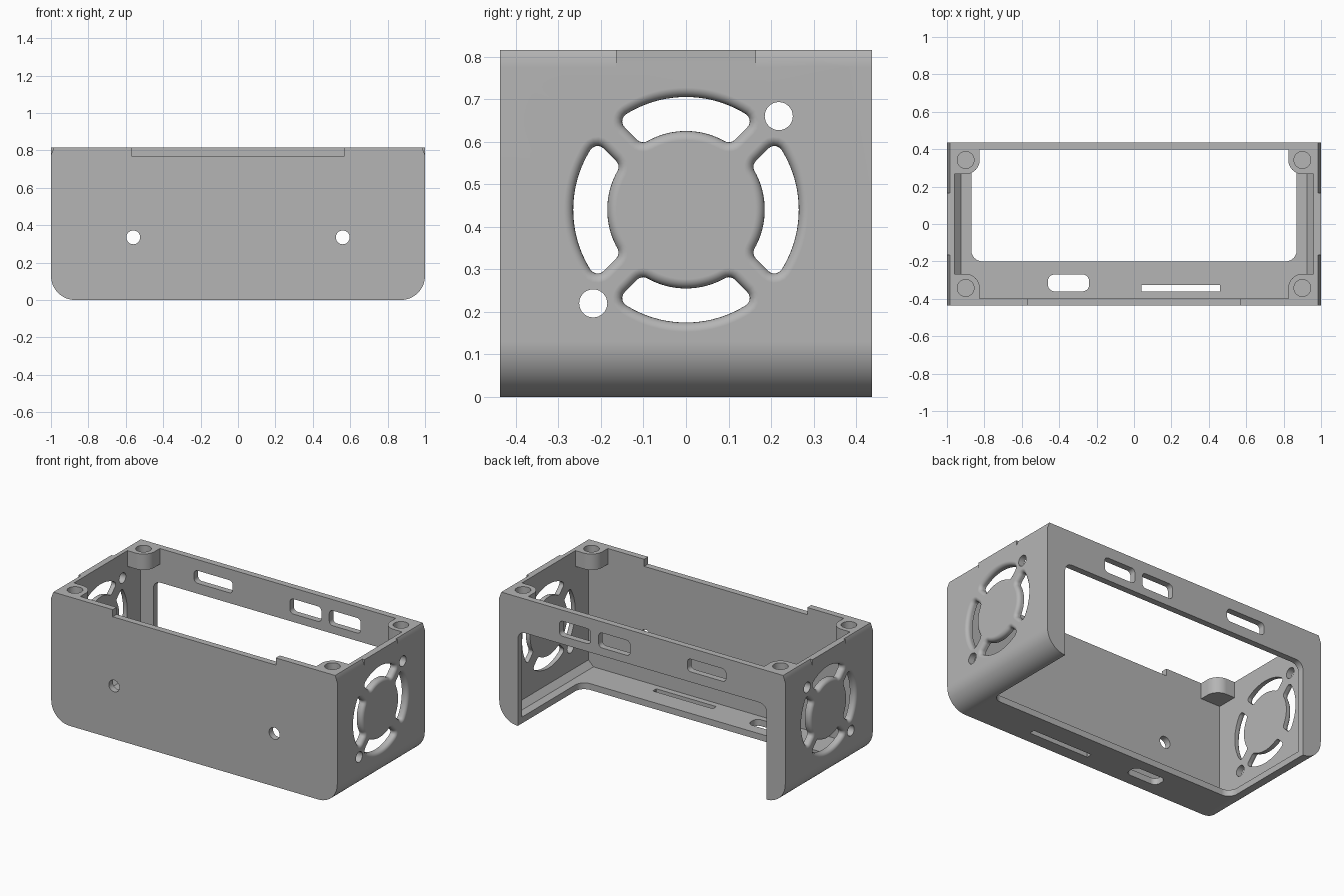
import bpy, bmesh
from math import sin, cos, pi, asin, radians

if "Cube" in bpy.data.objects:
    bpy.data.objects.remove(bpy.data.objects["Cube"], do_unlink=True)

W, D, H, T = 1.0, 0.437, 0.815, 0.04      # half width, half depth, height, wall

grey = bpy.data.materials.new("plain grey")
grey.use_nodes = True
grey.diffuse_color = (0.46, 0.46, 0.46, 1)
grey.node_tree.nodes["Principled BSDF"].inputs["Base Color"].default_value = (0.46, 0.46, 0.46, 1)


def loft(name, rings):
    """Closed solid through rings of equal point count."""
    bm = bmesh.new()
    loops = [[bm.verts.new(p) for p in ring] for ring in rings]
    n = len(loops[0])
    for a, b in zip(loops, loops[1:]):
        for i in range(n):
            bm.faces.new((a[i], a[(i + 1) % n], b[(i + 1) % n], b[i]))
    bm.faces.new(loops[0][::-1])
    bm.faces.new(loops[-1])
    bmesh.ops.recalc_face_normals(bm, faces=bm.faces)
    mesh = bpy.data.meshes.new(name)
    bm.to_mesh(mesh)
    bm.free()
    mesh.materials.append(grey)
    ob = bpy.data.objects.new(name, mesh)
    bpy.context.collection.objects.link(ob)
    return ob


def place(plane, a, b, h):
    return {"xy": (a, b, h), "xz": (a, h, b), "yz": (h, a, b)}[plane]


def prism(name, pts, plane, lo, hi):
    return loft(name, [[place(plane, a, b, h) for a, b in pts] for h in (lo, hi)])


def arc(cx, cy, r, a0, a1, n=10):
    angles = [radians(a0 + (a1 - a0) * i / n) for i in range(n + 1)]
    return [(cx + r * cos(t), cy + r * sin(t)) for t in angles]


def circle(cx, cy, r, n=32):
    return arc(cx, cy, r, 0, 360, n)[:-1]


def round_rect(x0, x1, y0, y1, r):
    return (arc(x1 - r, y1 - r, r, 0, 90) + arc(x0 + r, y1 - r, r, 90, 180)
            + arc(x0 + r, y0 + r, r, 180, 270) + arc(x1 - r, y0 + r, r, 270, 360))


def cut(target, cutter):
    cutter.hide_render = True
    mod = target.modifiers.new("cut", "BOOLEAN")
    mod.operation, mod.solver, mod.object = "DIFFERENCE", "EXACT", cutter
    bpy.context.view_layer.objects.active = target
    bpy.ops.object.modifier_apply(modifier=mod.name)
    bpy.data.objects.remove(cutter, do_unlink=True)


def finish(ob):
    bpy.ops.object.select_all(action="DESELECT")
    ob.select_set(True)
    bpy.context.view_layer.objects.active = ob
    bpy.ops.object.shade_smooth_by_angle(angle=radians(30))
    mod = ob.modifiers.new("clean shading", "WEIGHTED_NORMAL")
    mod.keep_sharp = True


# Case: open-topped shell with rounded lower edges
R = 0.13
outer = arc(R - W, R, R, 180, 270, 14) + arc(W - R, R, R, 270, 360, 14) + [(W, H), (-W, H)]
case = prism("case", outer, "xz", -D, D)

# Hollow with chamfered floor corners
xi, c = W - T, 0.035
hollow = [(-xi, 1), (-xi, T + c), (c - xi, T), (xi - c, T), (xi, T + c), (xi, 1)]
cut(case, prism("hollow", hollow, "xz", T - D, D - T))

# Floor opening running out under the back wall, and the back opening
cut(case, prism("floor_opening", round_rect(-0.87, 0.87, -0.2, 0.9, 0.06), "xy", -0.1, 0.2))
cut(case, prism("back_opening", round_rect(-0.87, 0.87, -0.5, 0.6, 0.05), "xz", 0.36, 0.6))

# Lowered front rim
cut(case, prism("rim_notch", [(-0.57, 0.77), (0.57, 0.77), (0.57, 1), (-0.57, 1)], "xz", -0.6, -0.36))

# Port slots in the back wall
for x0, x1, z0 in ((-0.585, -0.315, 0.665), (0.085, 0.305, 0.65), (0.36, 0.58, 0.65)):
    cut(case, prism("port_slot", round_rect(x0, x1, z0, 0.745, 0.025), "xz", 0.36, 0.6))

# Floor slots
cut(case, prism("floor_slot", round_rect(-0.46, -0.24, -0.36, -0.27, 0.035), "xy", -0.1, 0.1))
cut(case, prism("card_slot", round_rect(0.04, 0.46, -0.36, -0.325, 0.002), "xy", -0.1, 0.1))

# Front screw holes
for s in (-1, 1):
    cut(case, prism("front_hole", circle(s * 0.56, 0.335, 0.037), "xz", -0.6, -0.36))

# Screw holes through both side walls
for s in (-1, 1):
    cut(case, prism("side_hole", circle(s * 0.218, 0.44 + s * 0.22, 0.033), "yz", -1.2, 1.2))


def vent_outline(grow, turn):
    """Curved vent slot with rounded ends, centred on the grille axis."""
    c = 0.02
    r0, r1, h = 0.185 + c, 0.265 - c, 0.035 + c
    d = c + grow
    a0, a1 = (pi / 4 + asin(h / r) for r in (r0, r1))
    path = []                                   # (radius, angle, normal angle)
    for i in range(6):
        path.append((r1, a1, -pi / 4 + (a1 + pi / 4) * i / 5))
    for i in range(1, 20):
        t = a1 + (pi - 2 * a1) * i / 20
        path.append((r1, t, t))
    for i in range(6):
        path.append((r1, pi - a1, pi - a1 + (a1 + pi / 4) * i / 5))
    for i in range(6):
        path.append((r0, pi - a0, 5 * pi / 4 + (3 * pi / 4 - a0) * i / 5))
    for i in range(1, 20):
        t = pi - a0 + (2 * a0 - pi) * i / 20
        path.append((r0, t, t + pi))
    for i in range(6):
        path.append((r0, a0, a0 + pi + (3 * pi / 4 - a0) * i / 5))
    return [(r * cos(t + turn) + d * cos(n + turn),
             0.44 + r * sin(t + turn) + d * sin(n + turn)) for r, t, n in path]


# Fan grilles: four vents per side with rounded outer edges
F = 0.022
steps = [(0.9, 0)] + [(W - F + F * sin(t), F * (1 - cos(t)))
                      for t in (i * pi / 10 for i in range(6))] + [(W + 0.03, F)]
for side in (-1, 1):
    for k in range(4):
        rings = [[(side * x, y, z) for y, z in vent_outline(g, k * pi / 2)] for x, g in steps]
        cut(case, loft("vent", rings))

# Tapered rim at the upper corners of the side walls
for sx in (-1, 1):
    taper = [(sx * x, z) for x, z in ((1.003, 0.767), (0.9794, 0.83), (1.1, 0.83), (1.1, 0.767))]
    for y0, y1 in ((-0.6, -0.165), (0.165, 0.6)):
        cut(case, prism("rim_taper", taper, "xz", y0, y1))
finish(case)

# Corner posts with blind screw holes
for sx, nx in ((-1, "right"), (1, "left")):
    for sy, ny in ((-1, "front"), (1, "back")):
        px, py, r = 0.9, 0.342, 0.075
        shape = [(xi, D - T), (px - r, D - T)] + arc(px, py, r, 180, 270) + [(xi, py - r)]
        post = prism(f"{ny}_{nx}_post", [(sx * x, sy * y) for x, y in shape], "xy", H - 0.1, H)
        cut(post, prism("post_hole", circle(sx * px, sy * py, 0.045), "xy", H - 0.08, H + 0.1))
        finish(post)
